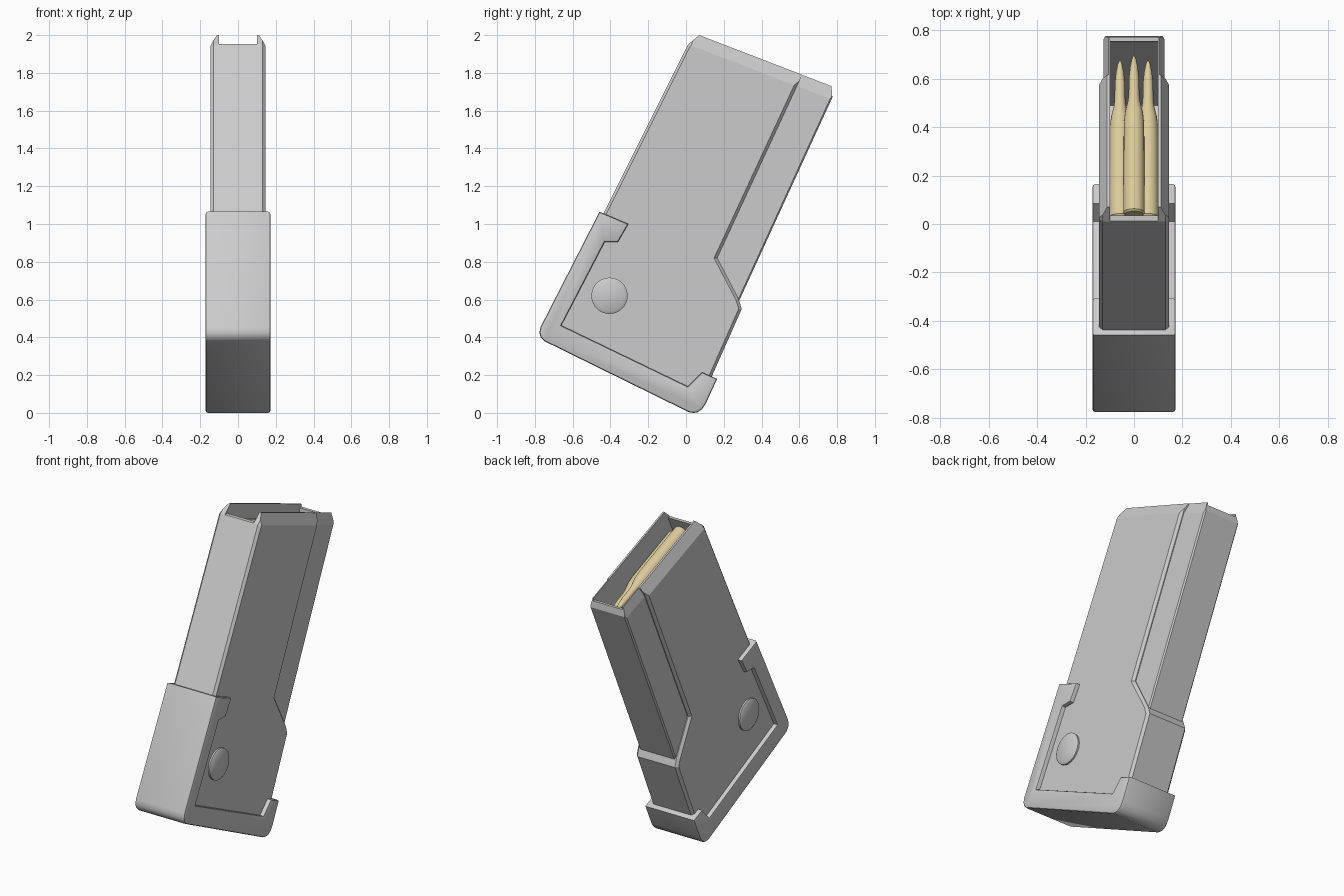
import bpy, bmesh, math
from mathutils import Vector

if "Cube" in bpy.data.objects:
    bpy.data.objects.remove(bpy.data.objects["Cube"])

TOP = Vector((0, 0.934, -0.358))     # direction of the sloping top edge
UP = Vector((0, 0.358, 0.934))       # perpendicular to the top edge


def add_object(name, bm, smooth=False):
    bmesh.ops.recalc_face_normals(bm, faces=bm.faces)
    me = bpy.data.meshes.new(name)
    bm.to_mesh(me)
    bm.free()
    ob = bpy.data.objects.new(name, me)
    bpy.context.collection.objects.link(ob)
    if smooth:
        bpy.ops.object.select_all(action='DESELECT')
        ob.select_set(True)
        bpy.context.view_layer.objects.active = ob
        bpy.ops.object.shade_smooth_by_angle(angle=math.radians(35))
    return ob


def prism(name, profile, w, bevel=0, segments=1, lip=None, smooth=False):
    """Extrude a (y, z) profile to x = +-w, bevel the rims, lean the top lips inward."""
    bm = bmesh.new()
    face = bm.faces.new([bm.verts.new((-w, y, z)) for y, z in profile])
    ext = bmesh.ops.extrude_face_region(bm, geom=[face], use_keep_orig=True)
    verts = [v for v in ext['geom'] if isinstance(v, bmesh.types.BMVert)]
    bmesh.ops.translate(bm, verts=verts, vec=(2 * w, 0, 0))
    bmesh.ops.recalc_face_normals(bm, faces=bm.faces)
    if bevel:
        rims = [e for e in bm.edges if abs(e.verts[0].co.x - e.verts[1].co.x) < 1e-4]
        bmesh.ops.bevel(bm, geom=rims, offset=bevel, segments=segments,
                        profile=0.5, affect='EDGES', clamp_overlap=True)
    if lip:
        for s in (1, -1):
            normal = Vector((s * 0.068, 0, 0)) + UP * lip
            cut = bmesh.ops.bisect_plane(
                bm, geom=bm.verts[:] + bm.edges[:] + bm.faces[:], dist=1e-5,
                plane_co=(s * w, 0.77, 1.66), plane_no=normal, clear_outer=True)
            edges = [e for e in cut['geom_cut'] if isinstance(e, bmesh.types.BMEdge)]
            bmesh.ops.edgeloop_fill(bm, edges=edges)
    return add_object(name, bm, smooth)


def lathe(name, profile, origin, axis, sides=24):
    """Revolve (distance, radius) points about an axis and cap both ends."""
    bm = bmesh.new()
    rot = Vector(axis).to_track_quat('Z', 'Y')
    rings = []
    for h, r in profile:
        rings.append([bm.verts.new(Vector(origin) + rot @ Vector(
            (r * math.cos(math.tau * i / sides), r * math.sin(math.tau * i / sides), h)))
            for i in range(sides)])
    for a, b in zip(rings, rings[1:]):
        for i in range(sides):
            j = (i + 1) % sides
            bm.faces.new((a[i], a[j], b[j], b[i]))
    bm.faces.new(rings[0])
    bm.faces.new(rings[-1])
    return add_object(name, bm, True)


# Main casing and the narrower rear section
casing = prism("casing", [
    (0.01, 1.95), (0.07, 2.0), (0.615, 1.79), (0.165, 0.82), (0.28, 0.60),
    (0.295, 0.55), (0.10, 0.11), (0.02, 0.10), (-0.72, 0.45), (-0.735, 0.46)],
    0.145, 0.015, lip=0.035)
rear = prism("rear_section", [
    (0.57, 1.807), (0.77, 1.73), (0.775, 1.67), (0.28, 0.59), (0.22, 0.60),
    (0.12, 0.82)], 0.125, 0.008, lip=0.02)

# Hollow for the cartridges, open at the top with lowered end walls
hollow = prism("hollow_cutter", [
    (-0.265, 1.35), (0.036, 1.952), (-0.05, 1.952), (-0.05, 2.1), (0.85, 2.1),
    (0.85, 1.712), (0.753, 1.712), (0.75, 1.67), (0.489, 1.10)], 0.10)
hollow.hide_render = True
hollow.hide_viewport = True
for ob in (casing, rear):
    mod = ob.modifiers.new("hollow", 'BOOLEAN')
    mod.operation = 'DIFFERENCE'
    mod.solver = 'EXACT'
    mod.object = hollow

# Wrap-around base
prism("base_cover", [
    (-0.458, 1.065), (-0.305, 1.0), (-0.36, 0.905), (-0.43, 0.905), (-0.66, 0.463),
    (0.01, 0.14), (0.085, 0.215), (0.165, 0.18), (0.105, 0.05), (0.085, 0.02),
    (0.06, 0.003), (0.04, 0.0), (0.015, 0.004), (-0.75, 0.38), (-0.77, 0.40),
    (-0.776, 0.425), (-0.77, 0.455)], 0.172, 0.012, 2, smooth=True)

# Round button showing on both sides
lathe("side_button", [(-0.165, 0.08), (-0.155, 0.096), (0.155, 0.096), (0.165, 0.08)],
      (0, -0.405, 0.62), (1, 0, 0), 40)

# Cartridges: one on top, two beside and below it
brass = bpy.data.materials.new("brass")
brass.diffuse_color = (0.72, 0.60, 0.33, 1)
brass.use_nodes = True
brass.node_tree.nodes["Principled BSDF"].inputs["Base Color"].default_value = brass.diffuse_color
shape = [(0, 0.038), (0.008, 0.044), (0.03, 0.044), (0.40, 0.042), (0.45, 0.037),
         (0.50, 0.025), (0.53, 0.022), (0.60, 0.021), (0.65, 0.016), (0.685, 0.009),
         (0.70, 0.003)]
for name, x, drop in (("top_cartridge", 0, 0), ("left_cartridge", -0.058, 0.055),
                      ("right_cartridge", 0.058, 0.055)):
    start = Vector((x, 0.04, 1.895)) - UP * drop
    lathe(name, shape, start, TOP).data.materials.append(brass)
